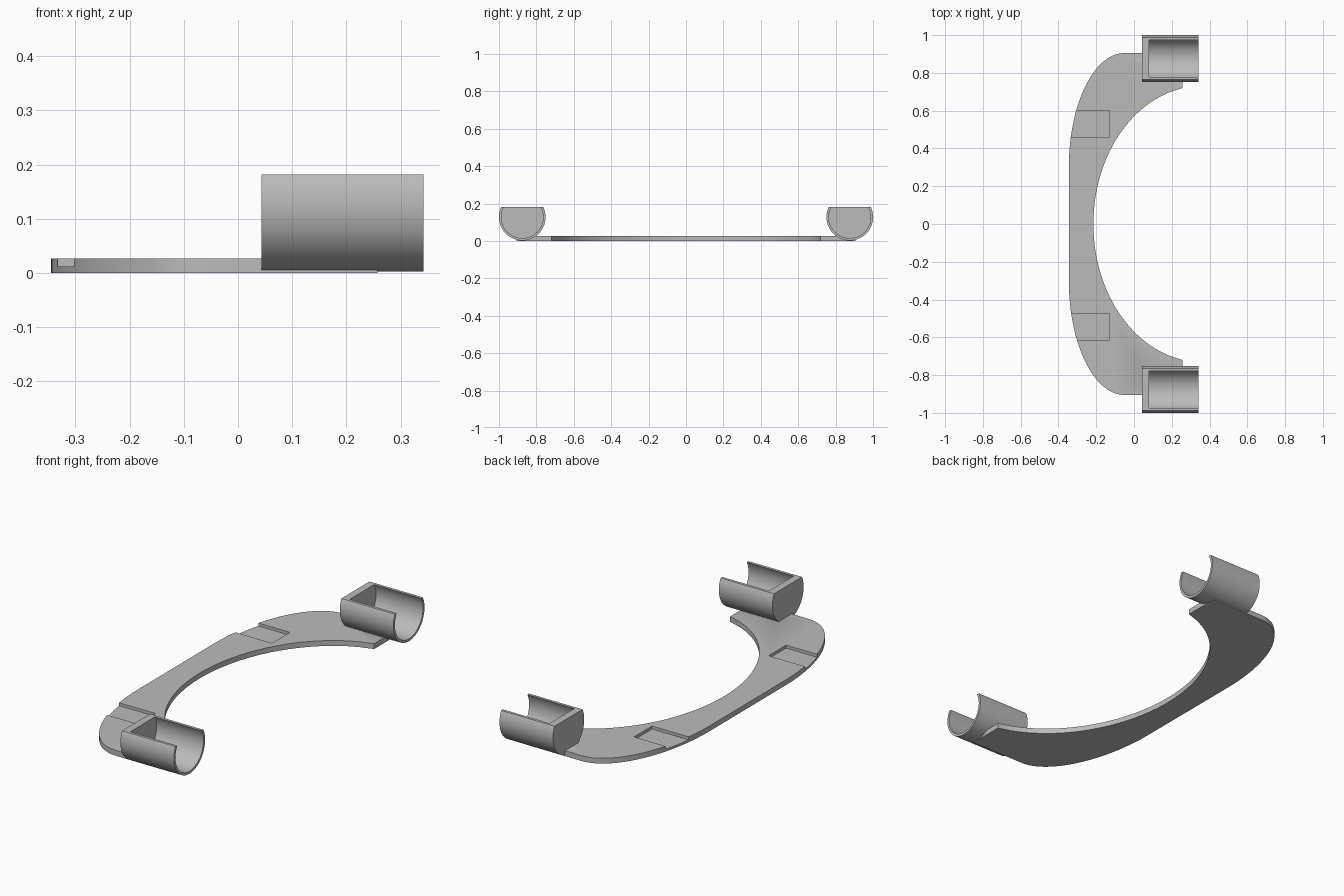
import bpy, bmesh
from math import sin, cos, pi, sqrt, asin
from mathutils import Vector

old = bpy.data.objects.get("Cube")
if old:
    bpy.data.objects.remove(old, do_unlink=True)

grey = bpy.data.materials.new("plain_grey")
grey.use_nodes = True
grey.diffuse_color = (0.5, 0.5, 0.5, 1)
grey.node_tree.nodes["Principled BSDF"].inputs["Base Color"].default_value = (0.5, 0.5, 0.5, 1)


def prism(name, outline, offset):
    """Extrude a closed outline of 3D points along an offset."""
    bm = bmesh.new()
    face = bm.faces.new([bm.verts.new(p) for p in outline])
    ext = bmesh.ops.extrude_face_region(bm, geom=[face])
    moved = [g for g in ext["geom"] if isinstance(g, bmesh.types.BMVert)]
    bmesh.ops.translate(bm, verts=moved, vec=Vector(offset))
    bmesh.ops.recalc_face_normals(bm, faces=bm.faces)
    mesh = bpy.data.meshes.new(name)
    bm.to_mesh(mesh)
    bm.free()
    mesh.materials.append(grey)
    obj = bpy.data.objects.new(name, mesh)
    bpy.context.collection.objects.link(obj)
    return obj


def activate(obj):
    bpy.ops.object.select_all(action="DESELECT")
    obj.select_set(True)
    bpy.context.view_layer.objects.active = obj


def cut(obj, cutter):
    activate(obj)
    mod = obj.modifiers.new("cut", "BOOLEAN")
    mod.operation, mod.solver, mod.object = "DIFFERENCE", "EXACT", cutter
    bpy.ops.object.modifier_apply(modifier=mod.name)
    bpy.data.objects.remove(cutter, do_unlink=True)


def smooth(obj):
    activate(obj)
    bpy.ops.object.shade_smooth_by_angle(angle=pi / 6)


def box(x0, x1, y0, y1, z0, z1):
    return prism("cutter", [(x0, y0, z0), (x1, y0, z0), (x1, y1, z0), (x0, y1, z0)], (0, 0, z1 - z0))


THICK = 0.027
CUP_Y, CUP_Z, CUP_R, BORE_R, RIM = 0.8755, 0.127, 0.1245, 0.112, 0.182
CUP_X0, BORE_X0, CUP_X1 = 0.043, 0.08, 0.342
ARM_X = 0.257


def round_bottom(side, radius, top, x, n=64):
    """Circle section open at the given height, optionally with straight sides above."""
    y = side * CUP_Y
    start = asin(min(1, (RIM - CUP_Z) / radius))
    pts = []
    for i in range(n + 1):
        a = start - (pi + 2 * start) * i / n
        pts.append((x, y + radius * cos(a), CUP_Z + radius * sin(a)))
    if top > RIM:
        w = sqrt(radius ** 2 - (RIM - CUP_Z) ** 2)
        pts += [(x, y - w, top), (x, y + w, top)]
    return pts


def bore(side):
    return prism("cutter", round_bottom(side, BORE_R, 0.3, BORE_X0), (0.4, 0, 0))


# Crescent plate: elliptical inner edge, rounded outer corners
inner = []
for i in range(65):
    y = -0.72 + 1.44 * i / 64
    inner.append((0.365 - 0.58 * sqrt(1 - (y / 0.733) ** 2), y, 0))
corner = []
for i in range(33):
    a = pi / 2 * i / 32
    corner.append((-0.05 - 0.295 * sin(a), 0.30 + 0.605 * cos(a), 0))
lower = [(x, -y, z) for x, y, z in reversed(corner)]
outline = inner + [(ARM_X, 0.72, 0), (ARM_X, 0.905, 0)] + corner + lower
outline += [(ARM_X, -0.905, 0), (ARM_X, -0.72, 0)]
plate = prism("crescent_plate", outline, (0, 0, THICK))

# Shallow pockets open to the outer edge
for y0, y1 in ((0.457, 0.60), (-0.613, -0.473)):
    cut(plate, box(-0.5, -0.13, y0, y1, 0.012, 0.1))

# Open-topped cups with a closed inner end
for side, label in ((1, "back"), (-1, "front")):
    cut(plate, bore(side))
    cup = prism(label + "_cup", round_bottom(side, CUP_R, RIM, CUP_X0), (CUP_X1 - CUP_X0, 0, 0))
    cut(cup, bore(side))
    smooth(cup)
smooth(plate)
